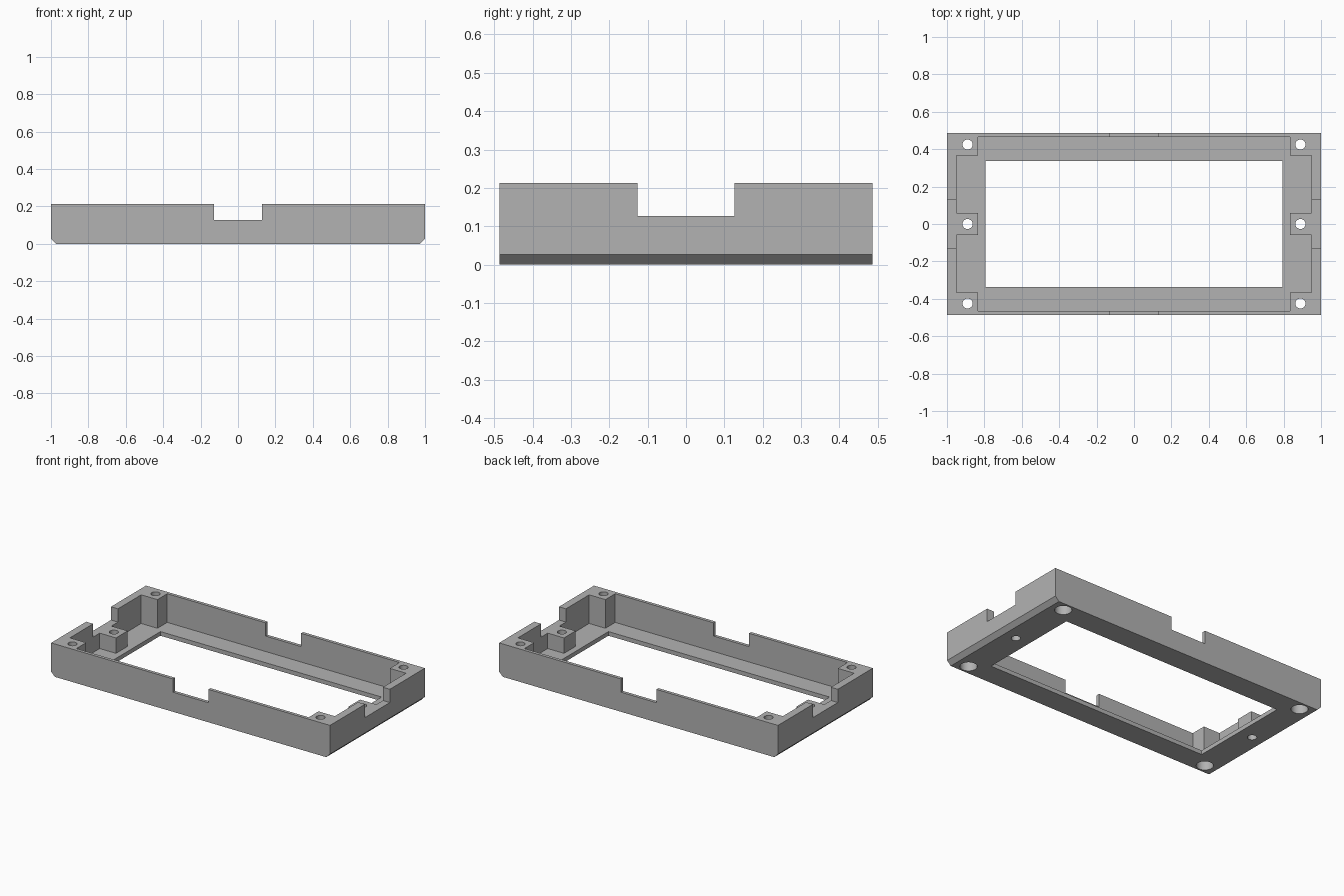
import bpy
import bmesh
from mathutils import Matrix, Vector

cube = bpy.data.objects.get("Cube")
if cube:
    bpy.data.objects.remove(cube, do_unlink=True)

# Main dimensions
HALF_X, HALF_Y, HEIGHT = 1.0, 0.486, 0.213
FLOOR, CHAMFER, NOTCH_Z, NOTCH = 0.027, 0.027, 0.127, 0.127
HOLE_X, HOLE_Y, HOLE_R, BORE_R, BORE_DEPTH = 0.89, 0.425, 0.027, 0.05, 0.1

grey = bpy.data.materials.new("plain_grey")
grey.use_nodes = True
colour = (0.45, 0.45, 0.45, 1)
grey.diffuse_color = colour
grey.node_tree.nodes["Principled BSDF"].inputs["Base Color"].default_value = colour


def make_object(name, bm):
    mesh = bpy.data.meshes.new(name)
    bm.to_mesh(mesh)
    bm.free()
    obj = bpy.data.objects.new(name, mesh)
    mesh.materials.append(grey)
    bpy.context.collection.objects.link(obj)
    return obj


def box(name, low, high):
    low, high = Vector(low), Vector(high)
    bm = bmesh.new()
    place = Matrix.Translation((low + high) / 2) @ Matrix.Diagonal((high - low).to_4d())
    bmesh.ops.create_cube(bm, size=1, matrix=place)
    return make_object(name, bm)


def cylinder(name, x, y, low, high, radius):
    bm = bmesh.new()
    bmesh.ops.create_cone(bm, cap_ends=True, segments=32, radius1=radius, radius2=radius,
                          depth=high - low, matrix=Matrix.Translation((x, y, (low + high) / 2)))
    return make_object(name, bm)


# Frame block with chamfered bottom edges at both ends
bm = bmesh.new()
outline = [(-HALF_X, HEIGHT), (-HALF_X, CHAMFER), (-HALF_X + CHAMFER, 0),
           (HALF_X - CHAMFER, 0), (HALF_X, CHAMFER), (HALF_X, HEIGHT)]
end = bm.faces.new([bm.verts.new((x, -HALF_Y, z)) for x, z in outline])
extruded = bmesh.ops.extrude_face_region(bm, geom=[end])["geom"]
bmesh.ops.translate(bm, vec=(0, 2 * HALF_Y, 0),
                    verts=[v for v in extruded if isinstance(v, bmesh.types.BMVert)])
bmesh.ops.recalc_face_normals(bm, faces=bm.faces)
frame = make_object("mounting_frame", bm)

# Cavity between the posts, and the window through the floor
cutters = [
    box("cavity_cutter", (-0.833, -0.465, FLOOR), (0.833, 0.465, 1)),
    box("window_cutter", (-0.793, -0.338, -1), (0.793, 0.338, 1)),
]

# End pockets that leave corner posts and middle bosses
for x in (-0.89, 0.89):
    for y in (-0.2125, 0.2125):
        cutters.append(box("pocket_cutter", (x - 0.06, y - 0.1525, FLOOR),
                           (x + 0.06, y + 0.1525, 1)))

# Notches across all four walls
cutters.append(box("end_notch_cutter", (-2, -NOTCH, NOTCH_Z), (2, NOTCH, 1)))
cutters.append(box("side_notch_cutter", (-NOTCH, -2, NOTCH_Z), (NOTCH, 2, 1)))

# Screw holes, counterbored from below at the corners
for x in (-HOLE_X, HOLE_X):
    for y in (-HOLE_Y, 0, HOLE_Y):
        cutters.append(cylinder("hole_cutter", x, y, -1, 1, HOLE_R))
        if y:
            cutters.append(cylinder("counterbore_cutter", x, y, -1, BORE_DEPTH, BORE_R))

bpy.context.view_layer.objects.active = frame
for cutter in cutters:
    cutter.hide_render = True
    cut = frame.modifiers.new(cutter.name, "BOOLEAN")
    cut.operation = "DIFFERENCE"
    cut.solver = "EXACT"
    cut.object = cutter
    bpy.ops.object.modifier_apply(modifier=cut.name)
    bpy.data.objects.remove(cutter, do_unlink=True)

# Smooth hole walls, sharp edges elsewhere
bpy.ops.object.select_all(action="DESELECT")
frame.select_set(True)
bpy.ops.object.shade_smooth_by_angle(angle=0.5)
